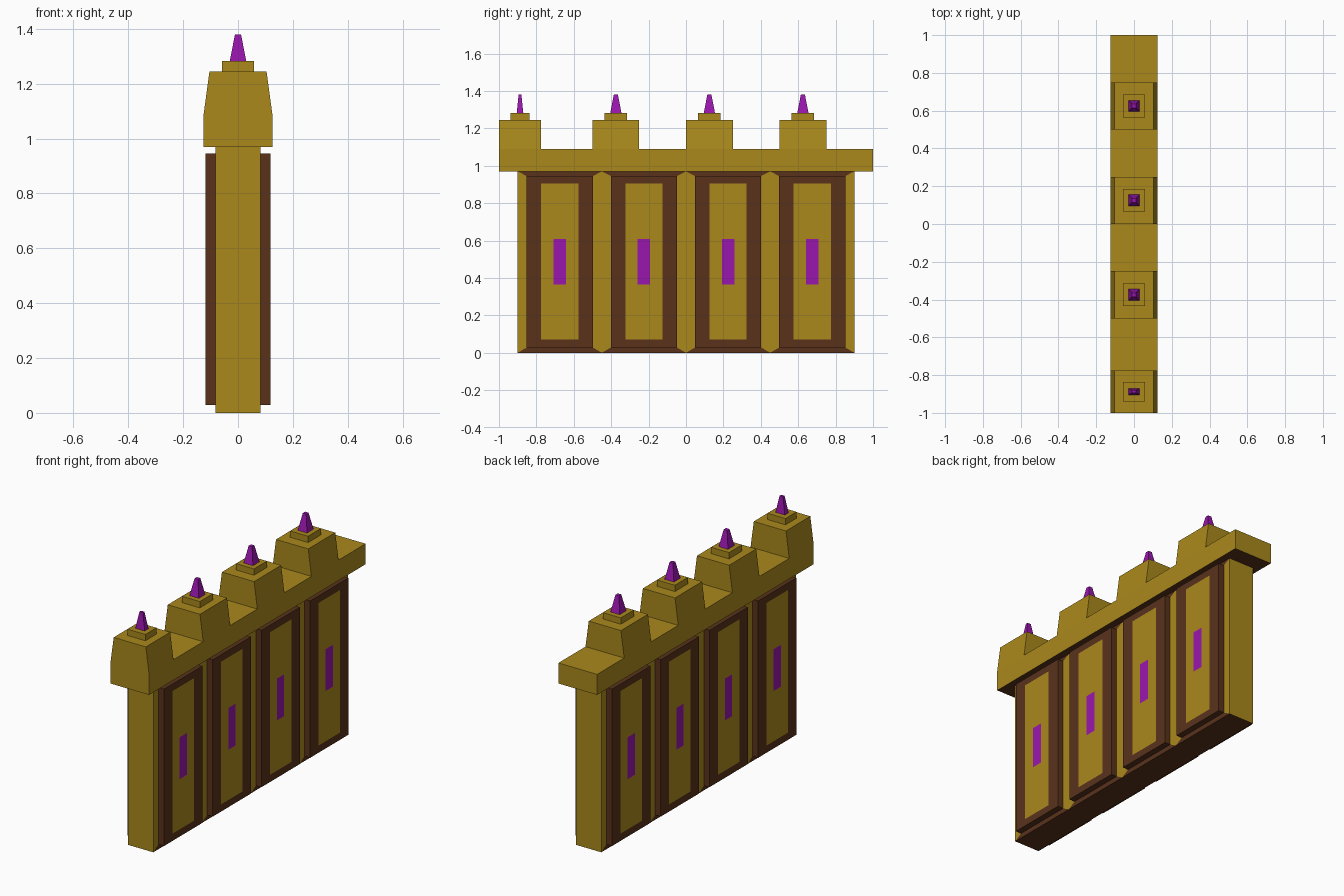
import bpy, bmesh

if "Cube" in bpy.data.objects:
    bpy.data.objects.remove(bpy.data.objects["Cube"])

def material(name, rgb):
    m = bpy.data.materials.new(name)
    m.diffuse_color = (*rgb, 1)
    m.use_nodes = True
    m.node_tree.nodes["Principled BSDF"].inputs["Base Color"].default_value = m.diffuse_color
    return m

MATS = [material("gold", (0.40, 0.25, 0.012)),
        material("brown", (0.10, 0.032, 0.011)),
        material("purple", (0.32, 0.008, 0.42))]
GOLD, BROWN, PURPLE = 0, 1, 2

def face(bm, pts, mat):
    f = bm.faces.new([bm.verts.new(p) for p in pts])
    f.material_index = mat

def finish(bm, name, mirror=False):
    bmesh.ops.remove_doubles(bm, verts=bm.verts, dist=0.0005)
    if mirror:
        # copy the +x half to -x with flipped winding
        dup = bmesh.ops.duplicate(bm, geom=bm.verts[:] + bm.edges[:] + bm.faces[:])["geom"]
        for v in dup:
            if isinstance(v, bmesh.types.BMVert):
                v.co.x *= -1
        bmesh.ops.reverse_faces(bm, faces=[g for g in dup if isinstance(g, bmesh.types.BMFace)])
        bmesh.ops.remove_doubles(bm, verts=bm.verts, dist=0.0005)
    bmesh.ops.recalc_face_normals(bm, faces=bm.faces)
    me = bpy.data.meshes.new(name)
    bm.to_mesh(me)
    bm.free()
    for m in MATS:
        me.materials.append(m)
    ob = bpy.data.objects.new(name, me)
    bpy.context.collection.objects.link(ob)

def frustum(name, y, base, top, z0, z1, mat):
    """Four-sided block; base and top are (half x, half y)."""
    bm = bmesh.new()
    corners = [(-1, -1), (1, -1), (1, 1), (-1, 1)]
    lo, hi = [[(a * h[0], y + b * h[1], z) for a, b in corners]
              for h, z in ((base, z0), (top, z1))]
    face(bm, lo[::-1], mat)
    face(bm, hi, mat)
    for i in range(4):
        j = (i + 1) % 4
        face(bm, [lo[i], lo[j], hi[j], hi[i]], mat)
    finish(bm, name)

# Wall: raised panels made from concentric rectangles (x, half width, z0, z1)
WX, PX, WT = 0.082, 0.118, 0.97
RINGS = [(WX, 0.225, 0, WT), (WX, 0.177, 0.028, 0.945), (PX, 0.177, 0.028, 0.945),
         (PX, 0.099, 0.07, 0.904), (PX, 0.033, 0.364, 0.608)]
bm = bmesh.new()
for yc in (-0.675, -0.225, 0.225, 0.675):
    loops = [[(x, yc - h, a), (x, yc + h, a), (x, yc + h, b), (x, yc - h, b)]
             for x, h, a, b in RINGS]
    for k in range(4):
        for i in range(4):
            j = (i + 1) % 4
            # the groove between panels is gold, its top and bottom strips brown
            mat = GOLD if k == 3 or (k == 0 and i % 2) else BROWN
            face(bm, [loops[k][i], loops[k][j], loops[k + 1][j], loops[k + 1][i]], mat)
    face(bm, loops[4], PURPLE)
    for z in (0, WT):
        face(bm, [(0, yc - 0.225, z), (0, yc + 0.225, z),
                  (WX, yc + 0.225, z), (WX, yc - 0.225, z)], BROWN)
for y in (-0.9, 0.9):
    face(bm, [(0, y, 0), (WX, y, 0), (WX, y, WT), (0, y, WT)], GOLD)
finish(bm, "panelled_wall", mirror=True)

# Battlement: beam with tapered merlons, built strip by strip
CX, TX, Z0, Z1, Z2 = 0.125, 0.104, 0.97, 1.09, 1.245
MERLONS = [(-1, -0.775), (-0.5, -0.25), (0, 0.25), (0.5, 0.75)]
cuts = sorted({y for m in MERLONS for y in m} | {1})
bm = bmesh.new()
for a, b in zip(cuts, cuts[1:]):
    face(bm, [(0, a, Z0), (0, b, Z0), (CX, b, Z0), (CX, a, Z0)], BROWN)
    face(bm, [(CX, a, Z0), (CX, b, Z0), (CX, b, Z1), (CX, a, Z1)], GOLD)
    if (a, b) in MERLONS:
        face(bm, [(CX, a, Z1), (CX, b, Z1), (TX, b, Z2), (TX, a, Z2)], GOLD)
        face(bm, [(0, a, Z2), (TX, a, Z2), (TX, b, Z2), (0, b, Z2)], GOLD)
        for y in (a, b):
            face(bm, [(0, y, Z1), (CX, y, Z1), (TX, y, Z2), (0, y, Z2)], GOLD)
    else:
        face(bm, [(0, a, Z1), (CX, a, Z1), (CX, b, Z1), (0, b, Z1)], GOLD)
for y in (-1, 1):
    face(bm, [(0, y, Z0), (CX, y, Z0), (CX, y, Z1), (0, y, Z1)], GOLD)
finish(bm, "battlement", mirror=True)

# Plinth and spike on each merlon; the end one is narrower
for n, (a, b) in enumerate(MERLONS):
    y = (a + b) / 2
    plate, base, tip = (0.051, 0.0175, 0.0075) if n == 0 else (0.06, 0.03, 0.011)
    frustum(f"spike_plinth_{n}", y, (0.058, plate), (0.058, plate), Z2, 1.282, GOLD)
    frustum(f"spike_{n}", y, (0.03, base), (0.011, tip), 1.282, 1.38, PURPLE)
